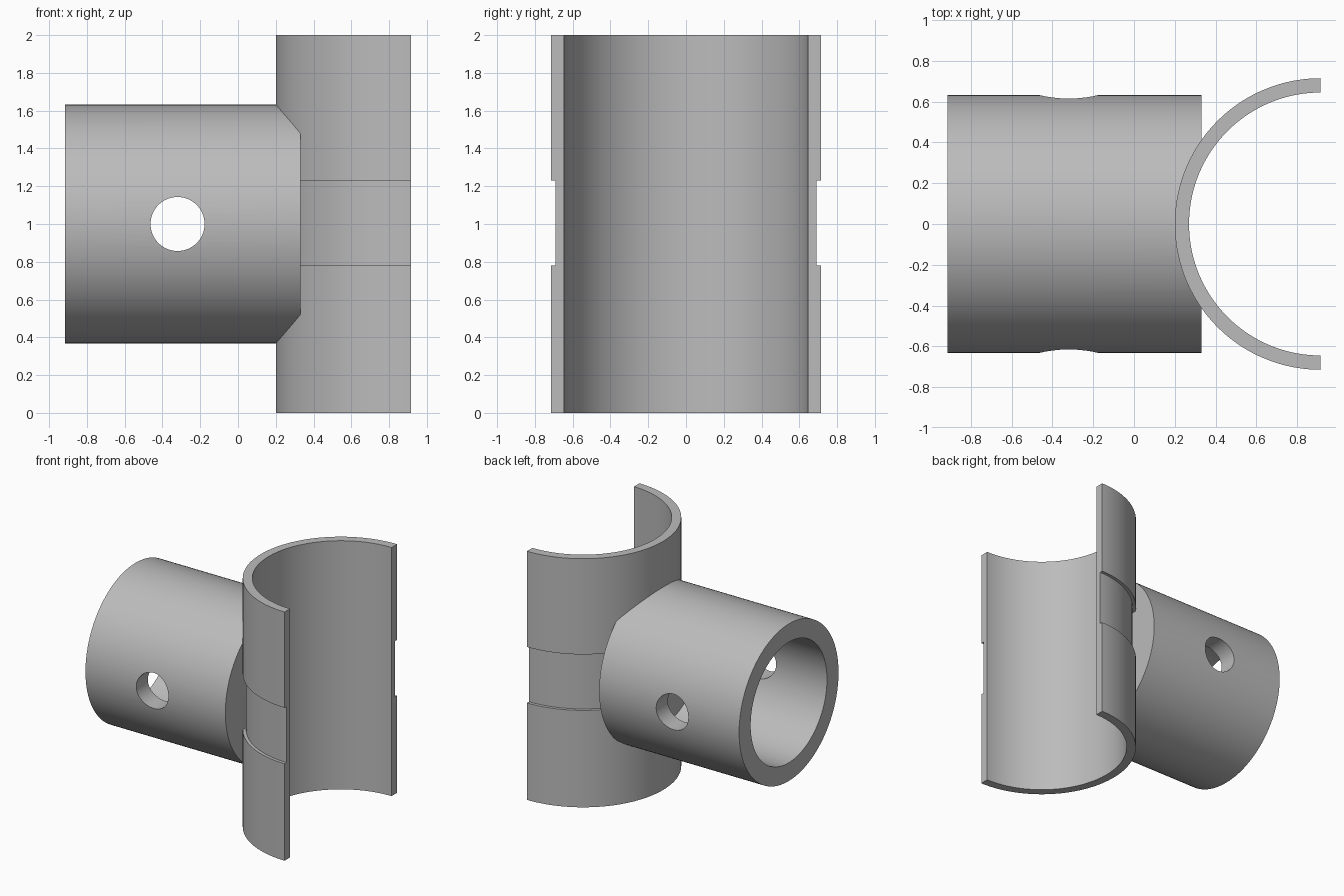
import bpy, bmesh, math
from mathutils import Matrix

if "Cube" in bpy.data.objects:
    bpy.data.objects.remove(bpy.data.objects["Cube"])

grey = bpy.data.materials.new("plain grey")
grey.use_nodes = True
colour = (0.5, 0.5, 0.5, 1)
grey.diffuse_color = colour
grey.node_tree.nodes["Principled BSDF"].inputs["Base Color"].default_value = colour

AXIS_X = 0.915      # saddle centre line
MID_Z = 1.0         # socket centre height


def make_object(name, bm):
    bmesh.ops.recalc_face_normals(bm, faces=bm.faces)
    mesh = bpy.data.meshes.new(name)
    bm.to_mesh(mesh)
    bm.free()
    mesh.materials.append(grey)
    obj = bpy.data.objects.new(name, mesh)
    bpy.context.collection.objects.link(obj)
    return obj


def cylinder(name, radius, start, end, axis, centre, segments=128):
    """Solid cylinder running from start to end along the given axis."""
    bm = bmesh.new()
    bmesh.ops.create_cone(bm, cap_ends=True, segments=segments, radius1=radius,
                          radius2=radius, depth=end - start)
    turn = {"X": Matrix.Rotation(math.pi / 2, 4, "Y"),
            "Y": Matrix.Rotation(math.pi / 2, 4, "X"),
            "Z": Matrix.Identity(4)}[axis]
    place = list(centre)
    place["XYZ".index(axis)] = (start + end) / 2
    bm.transform(Matrix.Translation(place) @ turn)
    return make_object(name, bm)


def activate(obj):
    bpy.ops.object.select_all(action="DESELECT")
    obj.select_set(True)
    bpy.context.view_layer.objects.active = obj


def cut(obj, cutter):
    activate(obj)
    mod = obj.modifiers.new("cut", "BOOLEAN")
    mod.operation = "DIFFERENCE"
    mod.solver = "EXACT"
    mod.object = cutter
    bpy.ops.object.modifier_apply(modifier=mod.name)
    bpy.data.objects.remove(cutter)


# Half-round saddle: wall section with a shallow outer groove, swept half a turn
inner, outer, groove = 0.645, 0.715, 0.69
low, high = 0.78, 1.23
section = [(inner, 0), (outer, 0), (outer, low), (groove, low),
           (groove, high), (outer, high), (outer, 2), (inner, 2)]
bm = bmesh.new()
steps = 72
rings = []
for i in range(steps + 1):
    a = math.pi / 2 + math.pi * i / steps
    rings.append([bm.verts.new((AXIS_X + r * math.cos(a), r * math.sin(a), z))
                  for r, z in section])
n = len(section)
for ring, following in zip(rings, rings[1:]):
    for j in range(n):
        k = (j + 1) % n
        bm.faces.new((ring[j], ring[k], following[k], following[j]))
bm.faces.new(rings[0])
bm.faces.new(rings[-1])
saddle = make_object("saddle", bm)

# Socket tube: blind bore, cross pin hole, end trimmed to the saddle
socket = cylinder("socket_tube", 0.632, -0.915, 0.33, "X", (0, 0, MID_Z))
cut(socket, cylinder("bore_cutter", 0.485, -1.2, 0.2, "X", (0, 0, MID_Z)))
cut(socket, cylinder("pin_cutter", 0.143, -1, 1, "Y", (-0.32, 0, MID_Z), 64))
cut(socket, cylinder("saddle_cutter", 0.67, -1, 3, "Z", (AXIS_X, 0, 0)))

for obj in (saddle, socket):
    activate(obj)
    bpy.ops.object.shade_smooth_by_angle(angle=math.radians(30))
